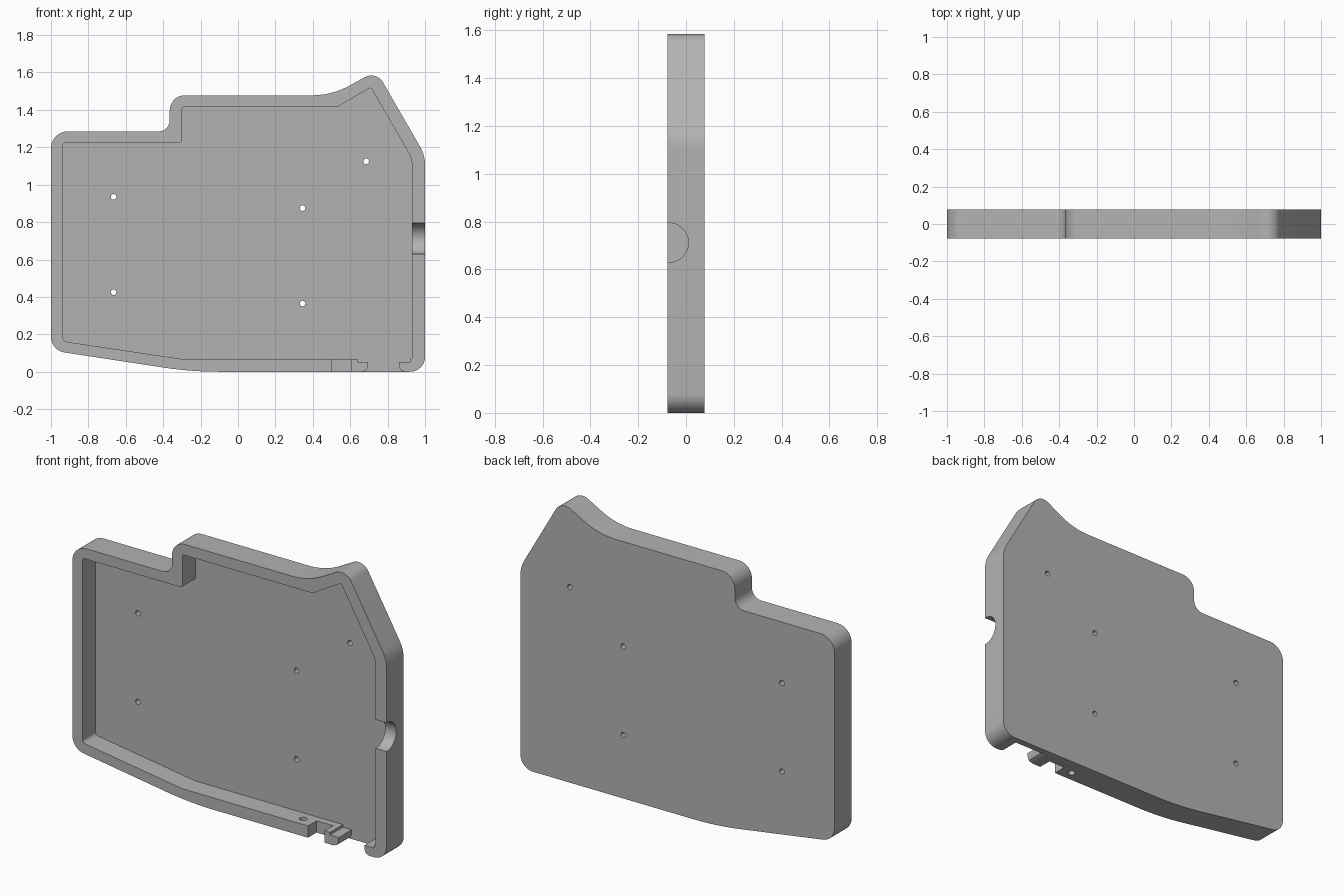
import bpy, bmesh, math
from mathutils import Vector

cube = bpy.data.objects.get("Cube")
if cube:
    bpy.data.objects.remove(cube, do_unlink=True)

FRONT, FLOOR, BACK = -0.078, 0.04, 0.078

grey = bpy.data.materials.new("mid grey")
grey.use_nodes = True
colour = (0.45, 0.45, 0.45, 1)
grey.diffuse_color = colour
grey.node_tree.nodes["Principled BSDF"].inputs["Base Color"].default_value = colour


def rounded(corners, steps=10):
    """Turn (x, z, radius) corners into an outline with filleted corners."""
    out = []
    for i, (x, z, r) in enumerate(corners):
        p = Vector((x, z))
        a = (Vector(corners[i - 1][:2]) - p).normalized()
        b = (Vector(corners[(i + 1) % len(corners)][:2]) - p).normalized()
        if r == 0:
            out.append(p)
            continue
        half = a.angle(b) / 2
        centre = p + (a + b).normalized() * (r / math.sin(half))
        start = p + a * (r / math.tan(half)) - centre
        end = p + b * (r / math.tan(half)) - centre
        sweep = start.angle(end)
        for k in range(steps + 1):
            t = k / steps
            out.append(centre + (start * math.sin((1 - t) * sweep)
                                 + end * math.sin(t * sweep)) / math.sin(sweep))
    return out


def solid(name, outline, low, high, axis="y"):
    """Extrude a 2D outline between two positions along an axis."""
    place = {"x": lambda a, b, d: (d, a, b),
             "y": lambda a, b, d: (a, d, b),
             "z": lambda a, b, d: (a, b, d)}[axis]
    bm = bmesh.new()
    face = bm.faces.new([bm.verts.new(place(a, b, low)) for a, b in outline])
    ext = bmesh.ops.extrude_face_region(bm, geom=[face])
    verts = [g for g in ext["geom"] if isinstance(g, bmesh.types.BMVert)]
    bmesh.ops.translate(bm, verts=verts,
                        vec=Vector(place(0, 0, high - low)))
    bmesh.ops.recalc_face_normals(bm, faces=bm.faces)
    mesh = bpy.data.meshes.new(name)
    bm.to_mesh(mesh)
    bm.free()
    mesh.materials.append(grey)
    obj = bpy.data.objects.new(name, mesh)
    bpy.context.collection.objects.link(obj)
    return obj


def circle(a, b, r, n=24):
    return [(a + r * math.cos(2 * math.pi * i / n),
             b + r * math.sin(2 * math.pi * i / n)) for i in range(n)]


def box(x0, z0, x1, z1):
    return [(x0, z0), (x1, z0), (x1, z1), (x0, z1)]


# Outer body
tray = solid("tray", rounded([
    (-1, 0.114, 0.085), (-0.25, 0, 2), (1, 0, 0.08), (1, 1.157, 0.19),
    (0.74, 1.609, 0.072), (0.502, 1.478, 0.42), (-0.365, 1.478, 0.08),
    (-0.365, 1.285, 0.06), (-1, 1.285, 0.09)]), FRONT, BACK)

# Recess that leaves the rim and the floor
cutters = [solid("recess_cutter", rounded([
    (-0.935, 0.163, 0.02), (-0.3, 0.068, 0), (0.93, 0.068, 0.01),
    (0.93, 1.14, 0.125), (0.71, 1.52, 0.01), (0.53, 1.415, 0),
    (-0.3, 1.415, 0.012), (-0.3, 1.225, 0.012), (-0.935, 1.225, 0.012)]),
    FRONT - 0.1, FLOOR)]

# Opening in the lower rim, with a tab on one side and a hook on the other
cutters.append(solid("gap_cutter", [
    (0.64, 0.09), (0.64, 0.053), (0.695, 0.053), (0.695, 0.03), (0.687, 0.01),
    (0.665, 0), (0.665, -0.03), (0.89, -0.03), (0.89, 0), (0.868, 0.01),
    (0.86, 0.03), (0.86, 0.053), (0.92, 0.053), (0.92, 0.09)],
    FRONT - 0.1, FLOOR))

# Notch and upright hole in the lower rim
cutters.append(solid("notch_cutter", box(0.5, -0.05, 0.605, 0.1), FRONT - 0.1, 0.0))
cutters.append(solid("rim_hole_cutter", circle(0.43, -0.02, 0.02), -0.05, 0.12, "z"))

# Round cable slot in the side rim
cutters.append(solid("slot_cutter", circle(-0.073, 0.712, 0.083, 48), 0.88, 1.1, "x"))

# Screw holes through the floor
for x, z in [(-0.665, 0.935), (-0.665, 0.425), (0.345, 0.875),
             (0.345, 0.365), (0.685, 1.125)]:
    cutters.append(solid("screw_hole_cutter", circle(x, z, 0.015), -0.05, 0.15))

for cutter in cutters:
    cutter.hide_render = True
    mod = tray.modifiers.new(cutter.name, "BOOLEAN")
    mod.operation = "DIFFERENCE"
    mod.solver = "EXACT"
    mod.object = cutter

# Apply the cuts and drop the cutters
bpy.context.view_layer.update()
graph = bpy.context.evaluated_depsgraph_get()
result = bpy.data.meshes.new_from_object(tray.evaluated_get(graph))
tray.modifiers.clear()
tray.data = result
for cutter in cutters:
    bpy.data.objects.remove(cutter, do_unlink=True)

bpy.ops.object.select_all(action="DESELECT")
tray.select_set(True)
bpy.context.view_layer.objects.active = tray
bpy.ops.object.shade_smooth_by_angle(angle=math.radians(30))
